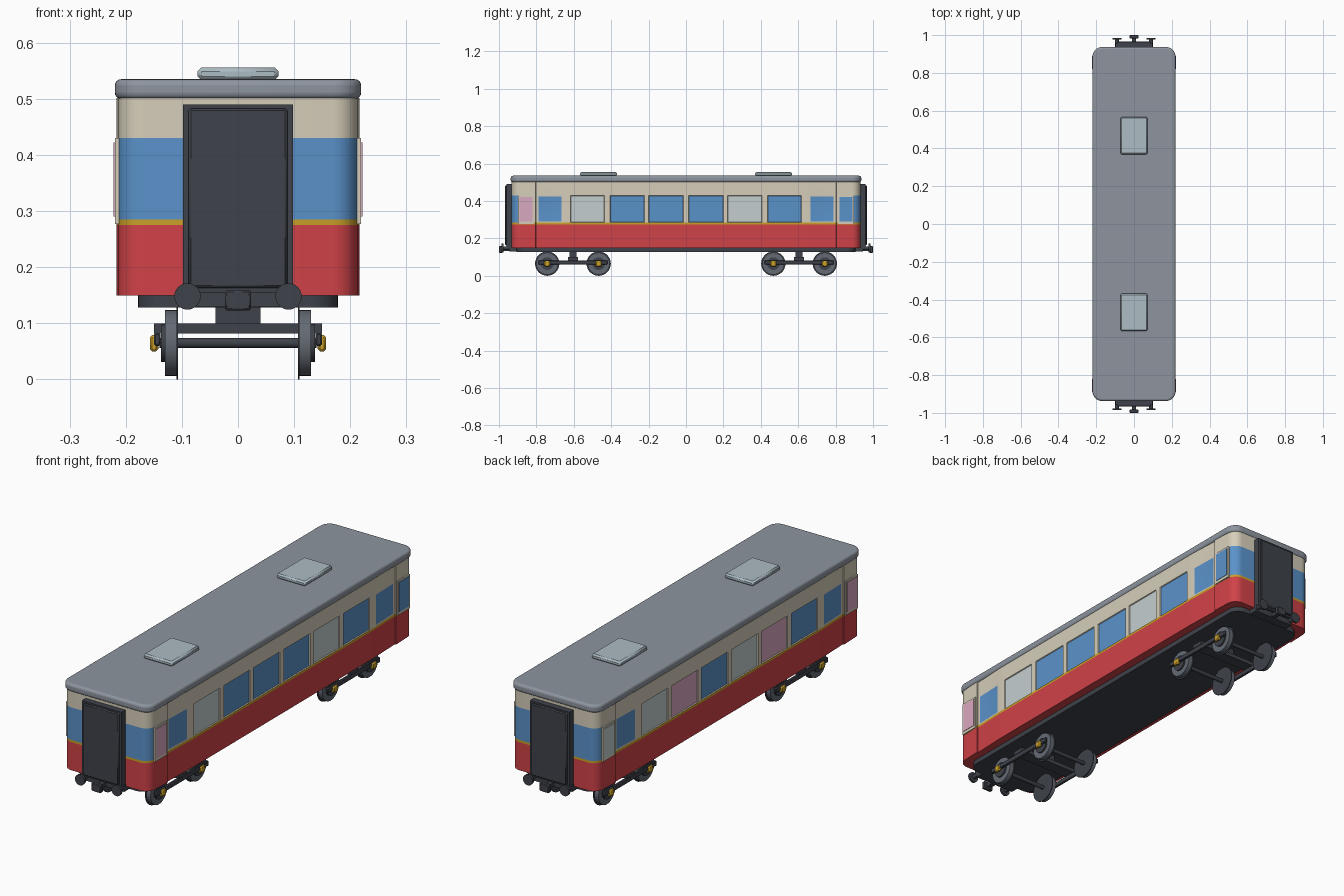
import bpy, bmesh, math
from mathutils import Matrix

if "Cube" in bpy.data.objects:
    bpy.data.objects.remove(bpy.data.objects["Cube"])


def mat(name, r, g, b):
    m = bpy.data.materials.new(name)
    m.diffuse_color = [((c / 255 + 0.055) / 1.055) ** 2.4 for c in (r, g, b)] + [1]
    m.use_nodes = True
    m.node_tree.nodes["Principled BSDF"].inputs["Base Color"].default_value = m.diffuse_color
    return m


RED = mat("red", 208, 66, 72)
CREAM = mat("cream", 214, 206, 186)
GOLD = mat("gold", 202, 160, 40)
BLUE = mat("blue glass", 90, 146, 202)
PINK = mat("pink glass", 218, 168, 192)
PALE = mat("pale glass", 196, 206, 208)
ROOF = mat("roof grey", 142, 149, 159)
LIGHT = mat("hatch grey", 172, 188, 196)
DARK = mat("charcoal", 62, 66, 74)
STEEL = mat("steel", 100, 106, 115)


def finish(bm, name, mats, bevel=0, seg=1):
    bmesh.ops.recalc_face_normals(bm, faces=bm.faces)
    me = bpy.data.meshes.new(name)
    bm.to_mesh(me)
    bm.free()
    for m in mats:
        me.materials.append(m)
    ob = bpy.data.objects.new(name, me)
    bpy.context.collection.objects.link(ob)
    if bevel:
        mod = ob.modifiers.new("bevel", "BEVEL")
        mod.width, mod.segments, mod.limit_method = bevel, seg, "ANGLE"
        mod.angle_limit = math.radians(40)
    bpy.ops.object.select_all(action="DESELECT")
    ob.select_set(True)
    bpy.context.view_layer.objects.active = ob
    bpy.ops.object.shade_smooth_by_angle(angle=math.radians(32))
    return ob


def box(name, x, y, z, m, bevel=0, seg=1):
    """Box from (min, max) pairs."""
    bm = bmesh.new()
    bmesh.ops.create_cube(bm, size=1)
    for v in bm.verts:
        v.co = [(p[0] + p[1]) / 2 + c * abs(p[1] - p[0]) for p, c in zip((x, y, z), v.co)]
    return finish(bm, name, [m], bevel, seg)


def cyl(name, axis, centre, r, a, b, m, sides=32):
    """Cylinder along 'X' or 'Y' from a to b; centre = the x or y position, and z."""
    bm = bmesh.new()
    rot = Matrix.Rotation(math.pi / 2, 4, "Y" if axis == "X" else "X")
    mid = (a + b) / 2
    loc = (mid, centre[0], centre[1]) if axis == "X" else (centre[0], mid, centre[1])
    bmesh.ops.create_cone(bm, cap_ends=True, segments=sides, radius1=r, radius2=r,
                          depth=abs(b - a), matrix=Matrix.Translation(loc) @ rot)
    return finish(bm, name, [m])


def outline(side, x, y, r):
    """Closed plan outline from one quadrant: side points, then a round corner."""
    q = list(side)
    for i in range(9):
        t = math.pi / 2 * i / 8
        q.append((x - r + r * math.cos(t), y - r + r * math.sin(t)))
    back = [(-a, b) for a, b in reversed(q)]
    return q + back + [(-a, -b) for a, b in q] + [(a, -b) for a, b in reversed(q)]


def prism(pts, levels):
    bm = bmesh.new()
    rings = [[bm.verts.new((a, b, z)) for a, b in pts] for z in levels]
    n = len(pts)
    for lo, hi in zip(rings, rings[1:]):
        for i in range(n):
            bm.faces.new((lo[i], lo[(i + 1) % n], hi[(i + 1) % n], hi[i]))
    bm.faces.new(rings[0][::-1])
    bm.faces.new(rings[-1])
    return bm


# Car body: side columns at window edges, door walls sloping inward to a step
W = 0.2165
side = [(W, y) for y in (0.013, 0.2, 0.223, 0.407, 0.435, 0.618, 0.65)]
side += [(0.2158, 0.66), (0.2112, 0.795), (0.211, 0.803), (W, 0.8035)]
bm = prism(outline(side, 0.213, 0.932, 0.045), (0.15, 0.275, 0.285, 0.43, 0.502))
bm.normal_update()
BODY = [RED, GOLD, CREAM, BLUE, PINK, PALE]
# Glass colours from front to back on each side
glass = {1: [3, 5, 3, 3, 3, 5, 3, 3], -1: [3, 3, 4, 5, 3, 4, 5, 3]}
centres = [-0.727, -0.526, -0.315, -0.107, 0.107, 0.315, 0.526, 0.727]
windows = []
for f in bm.faces:
    c = f.calc_center_median()
    f.material_index = 0 if c.z < 0.27 else 1 if c.z < 0.284 else 2
    if 0.3 < c.z < 0.42:
        if abs(f.normal.y) > 0.1 and abs(c.y) > 0.85:
            f.material_index = 3                       # blue band round the ends
        for i, y in enumerate(centres):
            if abs(c.y - y) < 0.02 and abs(c.x) > 0.2:
                windows.append((f, glass[1 if c.x > 0 else -1][i], abs(y) > 0.7))
for f, colour, is_door in windows:
    bmesh.ops.inset_individual(bm, faces=[f], thickness=0.008 if is_door else 0.003,
                               depth=-0.001 if is_door else -0.004)
    f.material_index = colour
finish(bm, "car_body", BODY)

# Projecting end windows beside each door
for s, e, m in ((1, -1, PINK), (1, 1, BLUE), (-1, -1, PINK), (-1, 1, PALE)):
    box("end_window_frame", (s * 0.208, s * 0.2195), (e * 0.812, e * 0.897), (0.277, 0.43), CREAM)
    box("end_window_pane", (s * 0.21, s * 0.2215), (e * 0.82, e * 0.889), (0.29, 0.422), m)

# Roof with rounded rim, and underframe
finish(prism(outline([], 0.2195, 0.937, 0.05), (0.5, 0.535)), "roof", [ROOF], 0.011, 4)
finish(prism(outline([], 0.178, 0.905, 0.05), (0.128, 0.152)), "underframe", [DARK])

for e in (-1, 1):
    # Roof hatch
    box("roof_hatch", (-0.072, 0.072), (e * 0.369, e * 0.567), (0.533, 0.556), LIGHT, 0.007)
    # Gangway with raised panel
    box("gangway", (-0.098, 0.098), (e * 0.925, e * 0.959), (0.155, 0.49), DARK)
    box("gangway_panel", (-0.088, 0.088), (e * 0.95, e * 0.967), (0.163, 0.483), DARK, 0.004)
    # Buffer beam, coupler and buffers
    box("buffer_beam", (-0.1, 0.1), (e * 0.89, e * 0.945), (0.13, 0.16), DARK)
    box("coupler_bar", (-0.01, 0.01), (e * 0.93, e * 0.99), (0.133, 0.149), DARK)
    box("coupler_head", (-0.023, 0.023), (e * 0.982, e * 1.0), (0.123, 0.159), DARK, 0.003)
    for s in (-1, 1):
        cyl("buffer_shaft", "Y", (s * 0.09, 0.148), 0.01, e * 0.93, e * 0.98, DARK, 16)
        cyl("buffer_disc", "Y", (s * 0.09, 0.148), 0.0235, e * 0.976, e * 0.986, DARK)

    # Bogie: bolster, pivot, side frames, wheelsets
    box("bogie_bolster", (-0.15, 0.15), (e * 0.577, e * 0.632), (0.082, 0.1), DARK)
    cyl_y = (0.467, 0.742)
    box("bogie_pivot", (-0.04, 0.04), (e * 0.585, e * 0.624), (0.095, 0.13), DARK)
    for s in (-1, 1):
        box("bogie_side_frame", (s * 0.138, s * 0.15), (e * 0.42, e * 0.789), (0.06, 0.083), DARK, 0.003)
    for y in cyl_y:
        cyl("axle", "X", (e * y, 0.065), 0.009, -0.14, 0.14, DARK, 16)
        for s in (-1, 1):
            cyl("wheel_flange", "X", (e * y, 0.065), 0.065, s * 0.1065, s * 0.11, DARK)
            cyl("wheel", "X", (e * y, 0.065), 0.059, s * 0.109, s * 0.13, STEEL)
            cyl("wheel_hub", "X", (e * y, 0.065), 0.034, s * 0.129, s * 0.137, DARK)
            box("axle_box", (s * 0.142, s * 0.157), (e * y - 0.016, e * y + 0.016),
                (0.05, 0.079), GOLD, 0.004)
